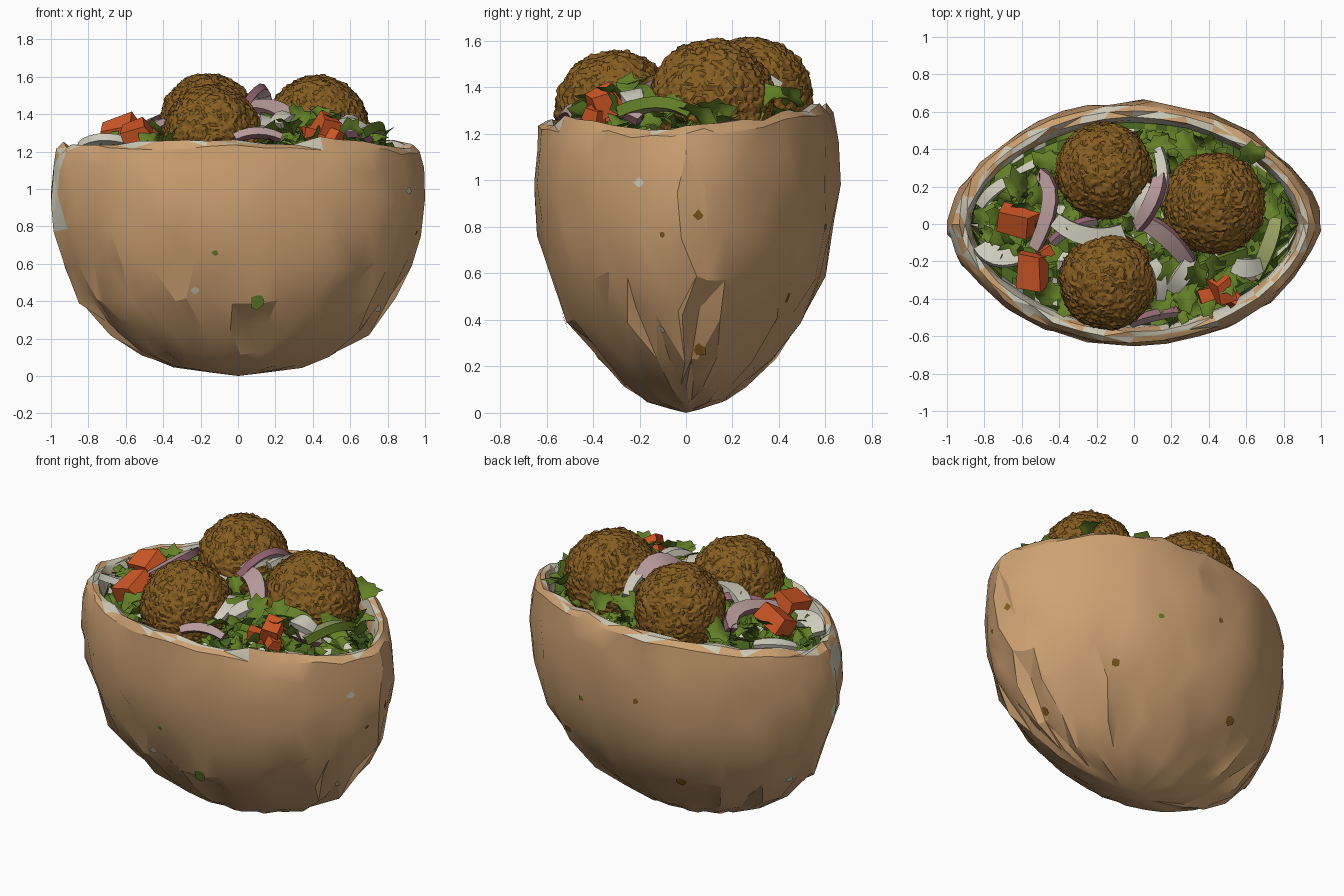
import bpy, bmesh, math, random
from mathutils import Vector, Matrix, Euler, noise
from mathutils.bvhtree import BVHTree

if "Cube" in bpy.data.objects:
    bpy.data.objects.remove(bpy.data.objects["Cube"])

rnd = random.Random(7)
U = rnd.uniform
COLOURS = {
    "pita_crust": (0.62, 0.36, 0.17), "pita_crumb": (0.62, 0.59, 0.47),
    "falafel_brown": (0.24, 0.11, 0.016), "leaf_green": (0.125, 0.215, 0.02),
    "dark_leaf_green": (0.06, 0.12, 0.014), "pickle_olive": (0.30, 0.34, 0.12),
    "tomato_red": (0.66, 0.10, 0.02), "onion_purple": (0.30, 0.13, 0.17),
    "onion_pale": (0.50, 0.34, 0.34), "cabbage_white": (0.62, 0.60, 0.50)}
MATS = {}
for n, c in COLOURS.items():
    MATS[n] = bpy.data.materials.new(n)
    MATS[n].diffuse_color = (*c, 1)


def finish(name, bm, mats, angle=30):
    me = bpy.data.meshes.new(name)
    bm.to_mesh(me)
    bm.free()
    for m in mats:
        me.materials.append(MATS[m])
    ob = bpy.data.objects.new(name, me)
    bpy.context.collection.objects.link(ob)
    bpy.ops.object.select_all(action='DESELECT')
    ob.select_set(True)
    bpy.context.view_layer.objects.active = ob
    bpy.ops.object.shade_smooth_by_angle(angle=math.radians(angle))
    return ob


# Pita pocket: lens-shaped rings, outside up to the rim and then down the inside
RINGS = [(0.015, .12, .06), (0.05, .35, .17), (0.12, .51, .265), (0.25, .69, .385),
         (0.42, .84, .51), (0.60, .93, .595), (0.78, .98, .64), (0.95, 1.0, .655),
         (1.10, .99, .652), (1.20, .97, .637), (1.232, .935, .605), (1.222, .905, .575),
         (1.17, .885, .555), (1.10, .875, .545), (0.85, .87, .54), (0.45, .74, .40), (0.15, .42, .14)]
OUTER = 10
SEG = 40


def rim_lift(x, y):
    return 0.055 * (1 - x * x) + 0.035 * y / 0.65


bm = bmesh.new()
rows = []
for k, (z, sx, sy) in enumerate(RINGS):
    row = []
    for i in range(SEG):
        j = 1.0 if 0 < k < OUTER - 1 else 0.4
        t = 2 * math.pi * (i + 0.5 * (k % 2) * (k < 8) + U(-.38, .38) * j) / SEG
        s = math.sin(t)
        f = 1 + U(-.022, .016) * j * (1.3 if k < 5 else .8)
        x = sx * math.cos(t) * f
        y = sy * math.copysign(abs(s) ** 1.2, s) * f * (1 + U(-.018, .016) * j)
        zz = z + U(-.035, .035) * j * min(1, z * 4)
        zz += rim_lift(x, y) * max(0, min(1, (z - .7) / .5))
        if k >= OUTER - 1:
            zz += 0.025 * noise.noise(Vector((x * 5, y * 5, 3))) + U(-.008, .008)
        row.append(bm.verts.new((max(-1, min(1, x)), y, max(0.004, zz))))
    rows.append(row)
for k in range(len(rows) - 1):
    for i in range(SEG):
        n = (i + 1) % SEG
        f = bm.faces.new((rows[k][i], rows[k][n], rows[k + 1][n], rows[k + 1][i]))
        f.material_index = k
for row, z, flip in ((rows[0], 0, True), (rows[-1], .12, False)):
    c = bm.verts.new((0, 0, z))
    for i in range(SEG):
        a, b = row[i], row[(i + 1) % SEG]
        bm.faces.new((b, a, c) if flip else (a, b, c))
bmesh.ops.triangulate(bm, faces=bm.faces[:], quad_method='SHORT_EDGE')
bmesh.ops.recalc_face_normals(bm, faces=bm.faces[:])
# crumb colour from the rim inward with toasted patches, and down the split left end
for f in bm.faces:
    k = f.material_index
    p = f.calc_center_median()
    chance = 0 if k < OUTER - 1 else .2 if k == OUTER - 1 else .7
    split = k < OUTER and p.x < -.93 and -.14 < p.y < -.03 and p.z > .8
    f.material_index = 1 if split or rnd.random() < chance else 0
tree = BVHTree.FromBMesh(bm)
finish("pita_pocket", bm, ["pita_crust", "pita_crumb"], 24)

# Small filling specks showing through the bread, as thin plates
SPECKS = [(.1, -2, .40, 0, .045), (-.12, -2, .66, 0, .02), (-.23, -2, .46, 1, .025),
          (2, -.2, .99, 1, .025), (2, .05, .85, 2, .025), (2, -.1, .77, 2, .015),
          (2, .06, .27, 2, .035), (2, -.1, .36, 1, .02), (-2, .1, .4, 1, .03),
          (-.3, 2, .4, 2, .035), (-.1, 2, .9, 2, .02), (.5, 2, .5, 2, .03), (.3, 2, .8, 0, .02)]
bm = bmesh.new()
for x, y, z, m, r in SPECKS:
    d = Vector((-x, 0, 0)) if abs(x) > 1 else Vector((0, -y, 0))
    hit, nor, _, _ = tree.ray_cast(Vector((x, y, z)), d.normalized())
    if hit is None:
        continue
    q = nor.to_track_quat('Z', 'Y').to_matrix()
    vs = [bm.verts.new(hit + nor * .005 + q @ Vector((
        r * U(.6, 1.1) * math.cos(a), r * U(.6, 1.1) * math.sin(a), 0)))
        for a in [i * math.pi / 4 for i in range(8)]]
    bm.faces.new(vs).material_index = m
finish("bread_specks", bm, ["leaf_green", "pita_crumb", "falafel_brown"])

# Falafel balls: rough crumbly spheres
BALLS = [(-.14, -.305, 1.30, .262), (-.16, .285, 1.36, .26), (.425, .11, 1.335, .275)]
for n, (x, y, z, r) in enumerate(BALLS):
    bm = bmesh.new()
    bmesh.ops.create_icosphere(bm, subdivisions=6, radius=1)
    off = Vector((n * 9.3, 4, 1))
    for v in bm.verts:
        p = v.co.copy()
        d = .035 * noise.noise(p * 2.2 + off) + .06 * abs(noise.noise(p * 7 + off)) \
            + .04 * noise.noise(p * 14 + off)
        v.co = Vector((x, y, z)) + p * r * (.97 + d)
    finish("falafel_ball_%d" % (n + 1), bm, ["falafel_brown"], 32)


def bed_z(x, y):
    return 1.16 + 0.13 * (1 - (x / .88) ** 2 - (y / .57) ** 2) + 0.04 * y


def inside(x, y, s=1.0):
    e = max(0, 1 - (x / (.88 * s)) ** 2)
    return abs(y) < .56 * s * e ** .6


# Salad bed closing the pocket
bm = bmesh.new()
bmesh.ops.create_grid(bm, x_segments=30, y_segments=20, size=1)
for v in bm.verts:
    x = v.co.x * .885
    y = v.co.y * .565 * max(0, 1 - v.co.x ** 2) ** .6
    v.co = (x, y, bed_z(x, y) - .04 + U(-.03, .03))
bmesh.ops.remove_doubles(bm, verts=bm.verts[:], dist=.001)
for f in bm.faces:
    f.material_index = rnd.choice((0, 0, 1, 1, 2))
finish("salad_bed", bm, ["leaf_green", "dark_leaf_green", "cabbage_white"])


# Chopped greens: crumpled leaves with lobed outlines
def leaf(bm, pos, size, tilt, mat):
    rot = Euler((U(-tilt, tilt), U(-tilt, tilt), U(0, 6.28))).to_matrix()
    n = 14
    ph = U(0, 6)
    inner, outer = [], []
    for i in range(n):
        a = 2 * math.pi * i / n
        r = size * (.74 if i % 2 == 0 else 1.0) * U(.85, 1.15)
        for lst, q in ((inner, .55 * size), (outer, r)):
            w = .3 * q * math.sin(2 * a + ph) + U(-.06, .06) * size
            lst.append(bm.verts.new(pos + rot @ Vector((q * math.cos(a), .7 * q * math.sin(a), w))))
    c = bm.verts.new(pos + rot @ Vector((0, 0, -.1 * size)))
    for i in range(n):
        k = (i + 1) % n
        for vs in ((c, inner[i], inner[k]), (inner[i], outer[i], outer[k], inner[k])):
            bm.faces.new(vs).material_index = mat


bm = bmesh.new()
count = 0
while count < 190:
    x, y = U(-.85, .85), U(-.54, .54)
    if not inside(x, y, .92) or any(math.hypot(x - b[0], y - b[1]) < .2 for b in BALLS):
        continue
    leaf(bm, Vector((x, y, bed_z(x, y) + U(-.02, .07))), U(.05, .1), .8,
         rnd.choice((0, 0, 0, 0, 1)))
    count += 1
# larger sprigs standing above the rim
for x, y, z, s in ((.33, -.28, 1.40, .10), (.44, -.24, 1.39, .10), (.28, -.38, 1.35, .10),
                   (.5, -.3, 1.37, .10), (.2, -.26, 1.38, .1), (.62, .37, 1.36, .10),
                   (.72, .12, 1.30, .11), (.12, .42, 1.38, .10), (.28, .43, 1.36, .10),
                   (-.46, .33, 1.32, .11), (-.62, .2, 1.28, .11), (-.5, .15, 1.31, .1),
                   (.6, -.28, 1.31, .10), (-.46, -.38, 1.27, .10), (.7, -.05, 1.31, .11),
                   (-.7, -.1, 1.25, .11), (-.45, -.15, 1.31, .09), (.15, -.42, 1.32, .09),
                   (.77, .05, 1.28, .1), (.4, -.42, 1.28, .1), (-.36, -.45, 1.26, .08)):
    leaf(bm, Vector((x, y, z)), s, .8, 0)
finish("chopped_greens", bm, ["leaf_green", "dark_leaf_green"], 50)


# Curved cut strips, swept with a rectangular section
def strip(bm, a, b, c, w, t, roll, m_wide, m_thin):
    a, b, c = Vector(a), Vector(b), Vector(c)
    N, prev = 6, None
    for i in range(N + 1):
        u = i / N
        p = a * (1 - u) ** 2 + b * 2 * u * (1 - u) + c * u * u
        d = ((b - a) * (1 - u) + (c - b) * u).normalized()
        side = d.cross(Vector((0, 0, 1))).normalized()
        side = Matrix.Rotation(roll, 3, d) @ side
        up = side.cross(d)
        k = .8 + .2 * math.sin(math.pi * u)
        ring = [bm.verts.new(p + side * w * k * sx + up * t * sy)
                for sx, sy in ((-.5, -.5), (.5, -.5), (.5, .5), (-.5, .5))]
        if prev:
            for j in range(4):
                f = bm.faces.new((prev[j], prev[(j + 1) % 4], ring[(j + 1) % 4], ring[j]))
                f.material_index = m_thin if j % 2 else m_wide
        if i in (0, N):
            bm.faces.new(ring).material_index = m_thin
        prev = ring
    bmesh.ops.recalc_face_normals(bm, faces=bm.faces[:])


bm = bmesh.new()
for a, b, c, w, r in (
        ((-.5, .27, 1.31), (-.38, .18, 1.42), (-.53, -.13, 1.31), .08, .4),
        ((.14, .25, 1.46), (.12, .12, 1.60), (.02, -.01, 1.42), .09, .7),
        ((.04, .02, 1.43), (.18, -.04, 1.47), (.29, -.2, 1.37), .10, .5),
        ((-.02, -.53, 1.27), (.1, -.48, 1.33), (.23, -.47, 1.27), .05, .9),
        ((-.44, -.1, 1.33), (-.34, 0, 1.38), (-.2, .02, 1.33), .05, .7),
        ((.58, -.27, 1.30), (.66, -.3, 1.32), (.7, -.2, 1.26), .05, .6)):
    strip(bm, a, b, c, w, .04, r, 1, 0)
finish("onion_slices", bm, ["onion_purple", "onion_pale"])

bm = bmesh.new()
for a, b, c, w in (
        ((-.42, .02, 1.35), (-.25, -.12, 1.41), (-.06, -.04, 1.36), .10),
        ((.13, .4, 1.4), (.18, .25, 1.5), (.13, .12, 1.46), .06),
        ((.0, .05, 1.42), (.06, .12, 1.5), (.1, .2, 1.44), .08),
        ((.2, -.35, 1.34), (.26, -.28, 1.42), (.3, -.2, 1.37), .09),
        ((.54, -.22, 1.35), (.6, -.25, 1.40), (.67, -.22, 1.33), .10),
        ((-.82, -.12, 1.22), (-.75, -.2, 1.28), (-.62, -.17, 1.25), .11),
        ((-.82, .1, 1.22), (-.76, .2, 1.28), (-.64, .24, 1.24), .06),
        ((.1, -.2, 1.37), (.16, -.28, 1.4), (.14, -.4, 1.32), .06)):
    strip(bm, a, b, c, w, .04, U(-.4, .4), 0, 0)
finish("cabbage_shreds", bm, ["cabbage_white"])

bm = bmesh.new()
strip(bm, (.76, .02, 1.29), (.74, -.1, 1.37), (.65, -.28, 1.29), .08, .05, .2, 0, 1)
strip(bm, (.35, -.24, 1.36), (.48, -.2, 1.42), (.6, -.15, 1.34), .07, .03, .5, 1, 1)
finish("pickle_slices", bm, ["pickle_olive", "leaf_green"])

# Tomato chunks: skewed blocks, each with its own tilt
bm = bmesh.new()
for x, y, z, sx, sy, sz, tx, ty, rz in (
        (-.63, .01, 1.31, .20, .13, .10, .5, -.25, -.25),
        (-.54, -.25, 1.31, .17, .20, .08, .3, -.4, -.15),
        (.48, -.35, 1.34, .11, .13, .11, .4, .3, .4), (.41, -.37, 1.29, .13, .07, .06, .2, .2, .3),
        (-.47, -.15, 1.31, .08, .06, .05, .3, .3, .6), (.52, -.39, 1.28, .08, .07, .07, .2, .4, 1)):
    vs = bmesh.ops.create_cube(bm, size=1)["verts"]
    R = Euler((tx, ty, rz)).to_matrix()
    for v in vs:
        k = .7 if v.co.z > 0 and v.co.x > 0 else 1
        v.co = Vector((x, y, z)) + R @ Vector((v.co.x * sx * k * U(.8, 1.15),
                                               v.co.y * sy * U(.8, 1.15), v.co.z * sz * U(.7, 1.2)))
finish("tomato_chunks", bm, ["tomato_red"])

for m in bpy.data.materials:
    if m.users and not m.is_grease_pencil:
        m.use_nodes = True
        m.node_tree.nodes["Principled BSDF"].inputs["Base Color"].default_value = m.diffuse_color
